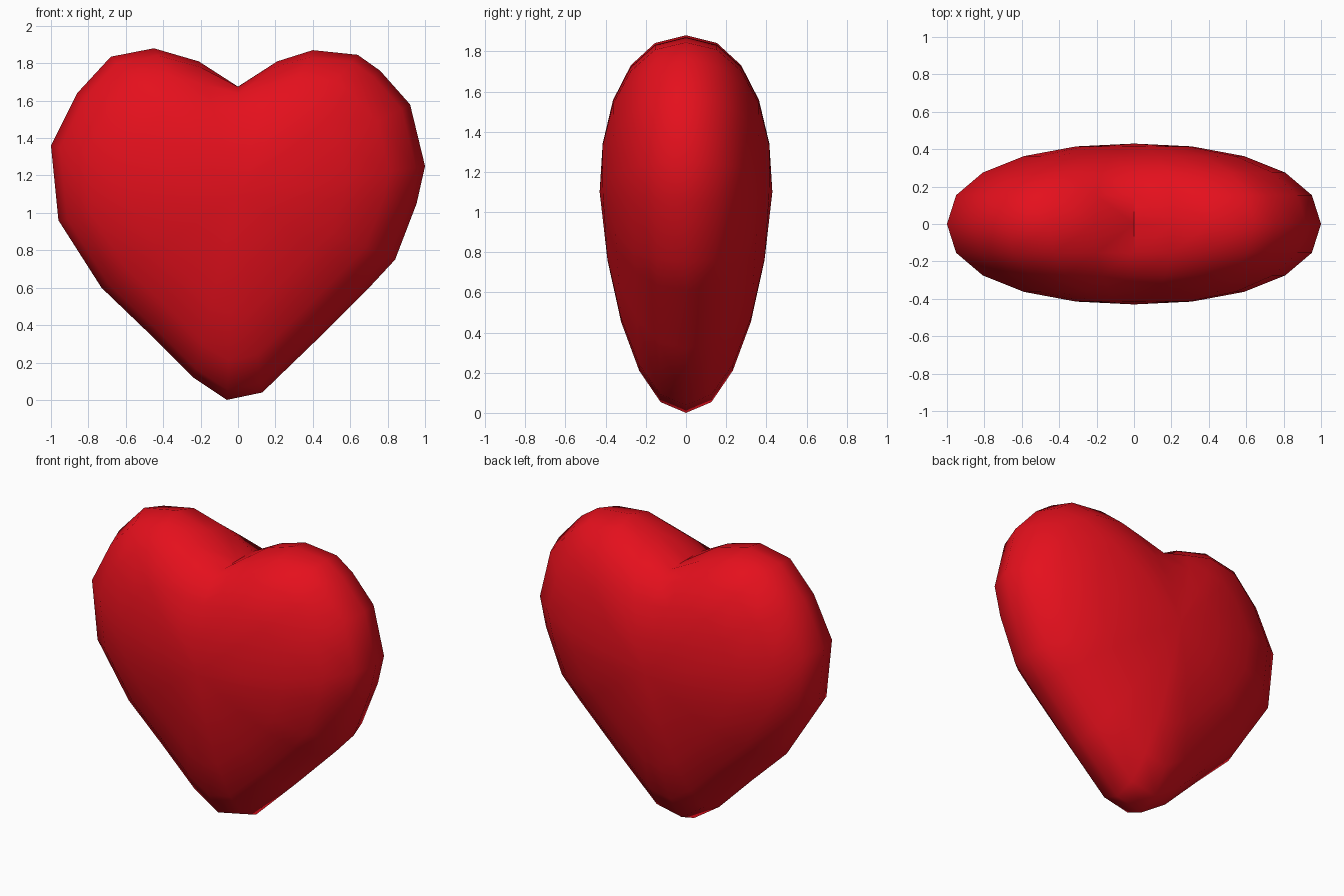
import bpy, bmesh, math

if "Cube" in bpy.data.objects:
    bpy.data.objects.remove(bpy.data.objects["Cube"])

CENTRE_Z, DEPTH, RINGS, POWER = 1.1, 0.43, 5, 2.2

# Heart outline seen from the front (x, z)
outline = [(-0.06, 0.0), (0.13, 0.04), (0.42, 0.32), (0.71, 0.61), (0.84, 0.75),
           (0.955, 1.05), (1.0, 1.25), (0.92, 1.58), (0.76, 1.76), (0.64, 1.845),
           (0.40, 1.87), (0.21, 1.81), (0.0, 1.675), (-0.21, 1.81), (-0.45, 1.88),
           (-0.68, 1.835), (-0.86, 1.64), (-1.0, 1.36), (-0.96, 0.96),
           (-0.73, 0.60), (-0.48, 0.36), (-0.24, 0.12)]


def surface_point(x, z, t, side):
    # The cleft fades out away from the rim
    if z > 1.6 and abs(x) < 0.4:
        filled = max(z, 1.83)
        z = filled + (z - filled) * t ** 4
    px, pz = x * t, CENTRE_Z + (z - CENTRE_Z) * t
    y = DEPTH * max(0, 1 - t ** POWER) ** (1 / POWER)
    y *= 1 - 0.17 * max(0, CENTRE_Z - pz)      # slimmer towards the tip
    return px, side * y, pz


# Puffed body: shrinking outline rings from the rim to each face centre
bm = bmesh.new()
rim = [bm.verts.new((x, 0, z)) for x, z in outline]
n = len(rim)
for side in (-1, 1):
    ring = rim
    for i in range(1, RINGS):
        t = math.cos(i / RINGS * math.pi / 2)
        inner = [bm.verts.new(surface_point(x, z, t, side)) for x, z in outline]
        for k in range(n):
            j = (k + 1) % n
            bm.faces.new((ring[k], ring[j], inner[j], inner[k]))
        ring = inner
    pole = bm.verts.new((0, side * DEPTH, CENTRE_Z))
    for k in range(n):
        bm.faces.new((ring[k], ring[(k + 1) % n], pole))
bmesh.ops.recalc_face_normals(bm, faces=bm.faces)

mesh = bpy.data.meshes.new("heart")
bm.to_mesh(mesh)
bm.free()
heart = bpy.data.objects.new("heart", mesh)
bpy.context.collection.objects.link(heart)

red = bpy.data.materials.new("red")
red.diffuse_color = (0.78, 0.005, 0.012, 1)
red.use_nodes = True
red.node_tree.nodes["Principled BSDF"].inputs["Base Color"].default_value = red.diffuse_color
mesh.materials.append(red)

# Smooth shading, crease kept at the cleft
bpy.context.view_layer.objects.active = heart
heart.select_set(True)
bpy.ops.object.shade_smooth_by_angle(angle=math.radians(60))
